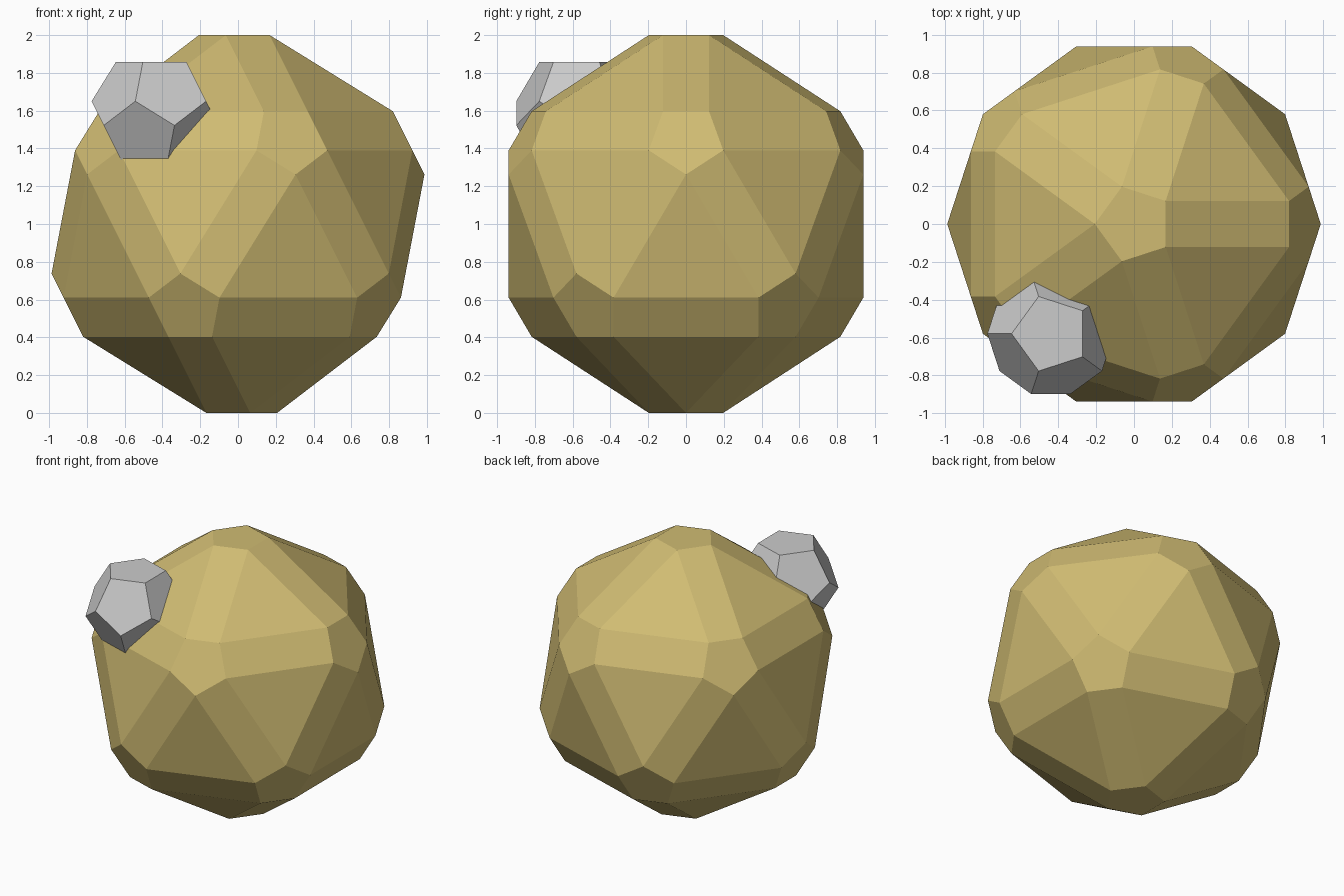
import bpy, bmesh, math
from mathutils import Vector
from itertools import combinations

if "Cube" in bpy.data.objects:
    bpy.data.objects.remove(bpy.data.objects["Cube"])

PENT_INRADIUS = 0.271   # inradius of the dodecahedron whose faces both solids share


def face_normals():
    """Twelve dodecahedron face directions, one pointing straight up."""
    up = [Vector((0, 0, 1))]
    for k in range(5):
        a = k * math.tau / 5
        up.append(Vector((2 * math.cos(a), 2 * math.sin(a), 1)) / math.sqrt(5))
    return up + [-n for n in up]


def material(name, rgb):
    m = bpy.data.materials.new(name)
    m.diffuse_color = (*rgb, 1)
    m.use_nodes = True
    m.node_tree.nodes["Principled BSDF"].inputs["Base Color"].default_value = m.diffuse_color
    return m


def pentagon_solid(name, center, face_distance, mat):
    """Hull of twelve equal pentagons placed at face_distance from the centre."""
    normals = face_normals()
    radius = PENT_INRADIUS * 1.25841
    push = face_distance - PENT_INRADIUS
    bm = bmesh.new()
    for trio in combinations(normals, 3):
        # three mutually adjacent faces meet in one corner
        if all(p.dot(q) > 0.4 for p, q in combinations(trio, 2)):
            corner = sum(trio, Vector()).normalized() * radius
            for n in trio:
                bm.verts.new(corner + n * push)
    bmesh.ops.remove_doubles(bm, verts=bm.verts, dist=0.001)
    bmesh.ops.convex_hull(bm, input=bm.verts)
    bmesh.ops.dissolve_limit(bm, angle_limit=math.radians(1),
                             verts=bm.verts, edges=bm.edges)
    bmesh.ops.recalc_face_normals(bm, faces=bm.faces)
    mesh = bpy.data.meshes.new(name)
    bm.to_mesh(mesh)
    bm.free()
    mesh.materials.append(mat)
    obj = bpy.data.objects.new(name, mesh)
    obj.location = center
    bpy.context.collection.objects.link(obj)
    return obj


# large body: pentagons spread apart, joined by rectangles and triangles
pentagon_solid("large_body", (0, 0, 1), 1.0, material("gold", (0.63, 0.50, 0.17)))

# small dodecahedron sunk into the upper front left
pentagon_solid("small_dodecahedron", (-0.44, -0.58, 1.586), PENT_INRADIUS,
               material("light grey", (0.6, 0.6, 0.6)))
